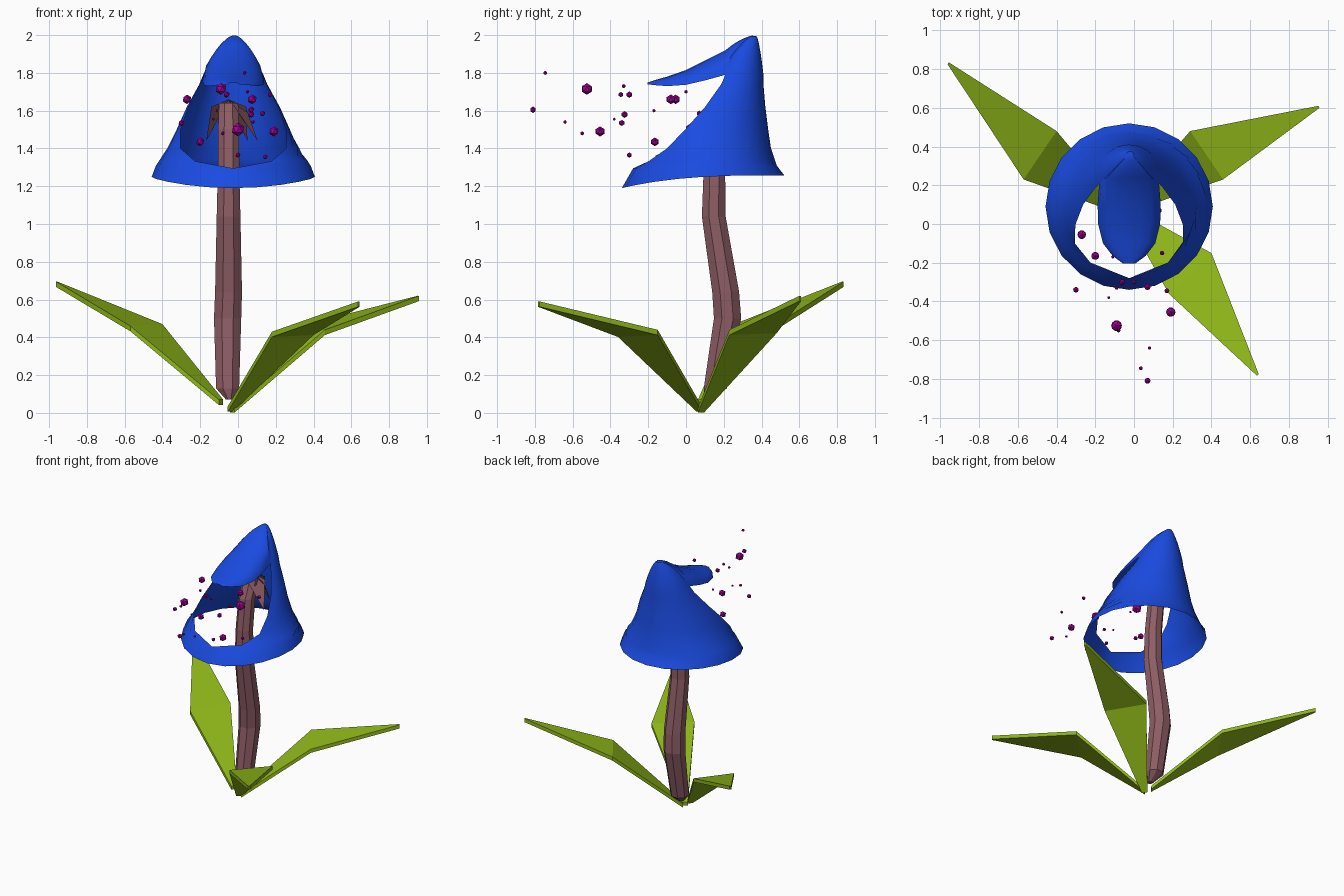
import bpy, bmesh
from math import sin, cos, pi, radians
from mathutils import Vector

if "Cube" in bpy.data.objects:
    bpy.data.objects.remove(bpy.data.objects["Cube"])


def material(name, color):
    m = bpy.data.materials.new(name)
    m.diffuse_color = (*color, 1)
    m.use_nodes = True
    m.node_tree.nodes["Principled BSDF"].inputs["Base Color"].default_value = m.diffuse_color
    return m


BLUE = material("petal_blue", (0.01, 0.07, 0.75))
BROWN = material("stem_brown", (0.27, 0.11, 0.13))
GREEN = material("leaf_green", (0.28, 0.48, 0.01))
MAGENTA = material("pollen_magenta", (0.38, 0.0, 0.31))


def finish(bm, name, mat, smooth=False):
    bmesh.ops.remove_doubles(bm, verts=bm.verts, dist=0.0005)
    bmesh.ops.recalc_face_normals(bm, faces=bm.faces)
    me = bpy.data.meshes.new(name)
    bm.to_mesh(me)
    bm.free()
    ob = bpy.data.objects.new(name, me)
    bpy.context.collection.objects.link(ob)
    me.materials.append(mat)
    if smooth:
        bpy.ops.object.select_all(action='DESELECT')
        ob.select_set(True)
        bpy.context.view_layer.objects.active = ob
        bpy.ops.object.shade_smooth_by_angle(angle=radians(35))
    return ob


def loft(bm, rows, closed=False):
    vs = [[bm.verts.new(p) for p in row] for row in rows]
    n = len(rows[0])
    for a, b in zip(vs, vs[1:]):
        for j in range(n if closed else n - 1):
            k = (j + 1) % n
            bm.faces.new((a[j], a[k], b[k], b[j]))
    return vs


# Hood: open arcs around the mouth, then a cap and a forward lip
CX, N, M = -0.025, 20, 8


def arc(y, rx, ry, zb, zf, half):
    h, pts = radians(half), []
    for j in range(N + 1):
        t = h + (2 * pi - 2 * h) * j / N
        z = zb + (zf - zb) * ((1 + cos(t)) / 2) ** 3
        pts.append(Vector((CX + rx * sin(t), y - ry * cos(t), z)))
    return pts


def arch(y, w, edge_z, top_z):
    return [Vector((CX - w * cos(pi * i / M), y, edge_z + (top_z - edge_z) * sin(pi * i / M)))
            for i in range(M + 1)]


# centre y, x radius, y radius, back z, front z, half angle of the mouth
cloak = [arc(*r) for r in (
    (0.09, 0.432, 0.43, 1.258, 1.19, 0),
    (0.10, 0.41, 0.38, 1.31, 1.295, 0),
    (0.11, 0.39, 0.36, 1.34, 1.33, 31),
    (0.106, 0.35, 0.344, 1.40, 1.40, 53),
    (0.115, 0.30, 0.32, 1.50, 1.50, 68),
    (0.17, 0.247, 0.25, 1.62, 1.62, 74),
    (0.23, 0.18, 0.18, 1.74, 1.74, 76),
    (0.25, 0.16, 0.16, 1.79, 1.79, 75))]
top = cloak[-1]
lip = [arch(top[0].y, top[0].x - CX, 1.79, 1.92)] + [arch(*r) for r in (
    (0.10, 0.163, 1.76, 1.865), (0.0, 0.16, 1.737, 1.815), (-0.10, 0.135, 1.73, 1.78),
    (-0.165, 0.085, 1.735, 1.762), (-0.205, 0.03, 1.74, 1.748))]
loop = top + lip[0][1:-1]
apex = Vector((CX + 0.005, 0.37, 2.0))
cap = []
for f in (0, 0.3, 0.55, 0.75, 0.9, 0.97):
    g = (1 - f) ** 0.6
    cap.append([Vector((apex.x + (p.x - apex.x) * g, apex.y + (p.y - apex.y) * g,
                        p.z + (apex.z - p.z) * f)) for p in loop])
bm = bmesh.new()
loft(bm, cloak)
loft(bm, lip)
bm.faces.new(loft(bm, cap, True)[-1])
finish(bm, "hood", BLUE, True)

# Stem: eight-sided, gently bent, tapered at the foot
path = ((-0.045, 0.12, 0.07, 0.02), (-0.055, 0.155, 0.13, 0.066), (-0.055, 0.22, 0.50, 0.078),
        (-0.05, 0.21, 0.64, 0.077), (-0.05, 0.147, 1.04, 0.068), (-0.05, 0.15, 1.27, 0.062),
        (-0.05, 0.18, 1.50, 0.06), (-0.05, 0.24, 1.64, 0.055))
bm = bmesh.new()
rings = loft(bm, [[(x + r * cos(pi * (i + 0.5) / 4), y + r * sin(pi * (i + 0.5) / 4), z)
                   for i in range(8)] for x, y, z, r in path], True)
bm.faces.new(rings[0])
bm.faces.new(rings[-1])
finish(bm, "stem", BROWN)

# Drooping sepals at the top of the stem, inside the hood
bm = bmesh.new()
top_pt = Vector((-0.05, 0.24, 1.66))
for a in (-65, -5, 50, 115, 180):
    d = Vector((sin(radians(a)), cos(radians(a)), 0))
    s = Vector((d.y, -d.x, 0))
    length = 0.13 if d.y > 0.3 else 0.17
    p = [top_pt, top_pt + d * 0.07 + s * 0.065 - Vector((0, 0, 0.04)),
         top_pt + d * length - Vector((0, 0, 0.22)), top_pt + d * 0.07 - s * 0.065 - Vector((0, 0, 0.04))]
    if a != 180:
        bm.faces.new([bm.verts.new(q) for q in p])
finish(bm, "sepals", BROWN)


# Leaves: bent diamond slabs
def leaf(name, base, mid_a, mid_b, tip, thick=0.028):
    base, a, b, tip = map(Vector, (base, mid_a, mid_b, tip))
    side = (a - b).normalized() * 0.02
    rows = ((base + side, base - side), (a, b), (tip + side * 0.3, tip - side * 0.3))
    bm = bmesh.new()
    down = Vector((0, 0, -thick))
    loft(bm, [(p, q, q + down, p + down) for p, q in rows], True)
    for p, q in (rows[0], rows[-1]):
        bm.faces.new([bm.verts.new(v) for v in (p, q, q + down, p + down)])
    finish(bm, name, GREEN)


leaf("leaf_front_right", (-0.04, 0.07, 0.035), (0.40, -0.15, 0.44), (0.18, -0.36, 0.43), (0.64, -0.78, 0.59))
leaf("leaf_back_right", (-0.03, 0.08, 0.03), (0.29, 0.48, 0.45), (0.46, 0.23, 0.44), (0.955, 0.605, 0.62))
leaf("leaf_back_left", (-0.09, 0.08, 0.07), (-0.57, 0.23, 0.46), (-0.40, 0.48, 0.47), (-0.96, 0.83, 0.695))

# Pollen grains drifting from the mouth: x, y, z, radius
grains = ((-0.27, -0.055, 1.66, 0.025), (-0.2, -0.165, 1.435, 0.023), (-0.3, -0.34, 1.535, 0.016),
          (-0.13, -0.38, 1.555, 0.008), (-0.11, -0.17, 1.6, 0.009), (-0.06, -0.3, 1.685, 0.017),
          (0, -0.3, 1.365, 0.014), (0.07, -0.325, 1.58, 0.018), (0.17, -0.345, 1.685, 0.014),
          (0.145, -0.15, 1.355, 0.013), (0.19, -0.455, 1.49, 0.027), (-0.09, -0.525, 1.715, 0.031),
          (0.08, -0.64, 1.54, 0.01), (0.035, -0.745, 1.8, 0.011), (0.07, -0.81, 1.605, 0.017),
          (-0.08, -0.55, 1.48, 0.011), (0.0, 0.03, 1.5, 0.036), (0.075, -0.08, 1.66, 0.026),
          (0.13, 0.07, 1.585, 0.015), (0.05, 0.0, 1.7, 0.01), (-0.09, -0.33, 1.73, 0.011))
bm = bmesh.new()
for x, y, z, r in grains:
    vs = bmesh.ops.create_icosphere(bm, subdivisions=1, radius=r)["verts"]
    bmesh.ops.translate(bm, verts=vs, vec=(x, y, z))
finish(bm, "pollen", MAGENTA)
